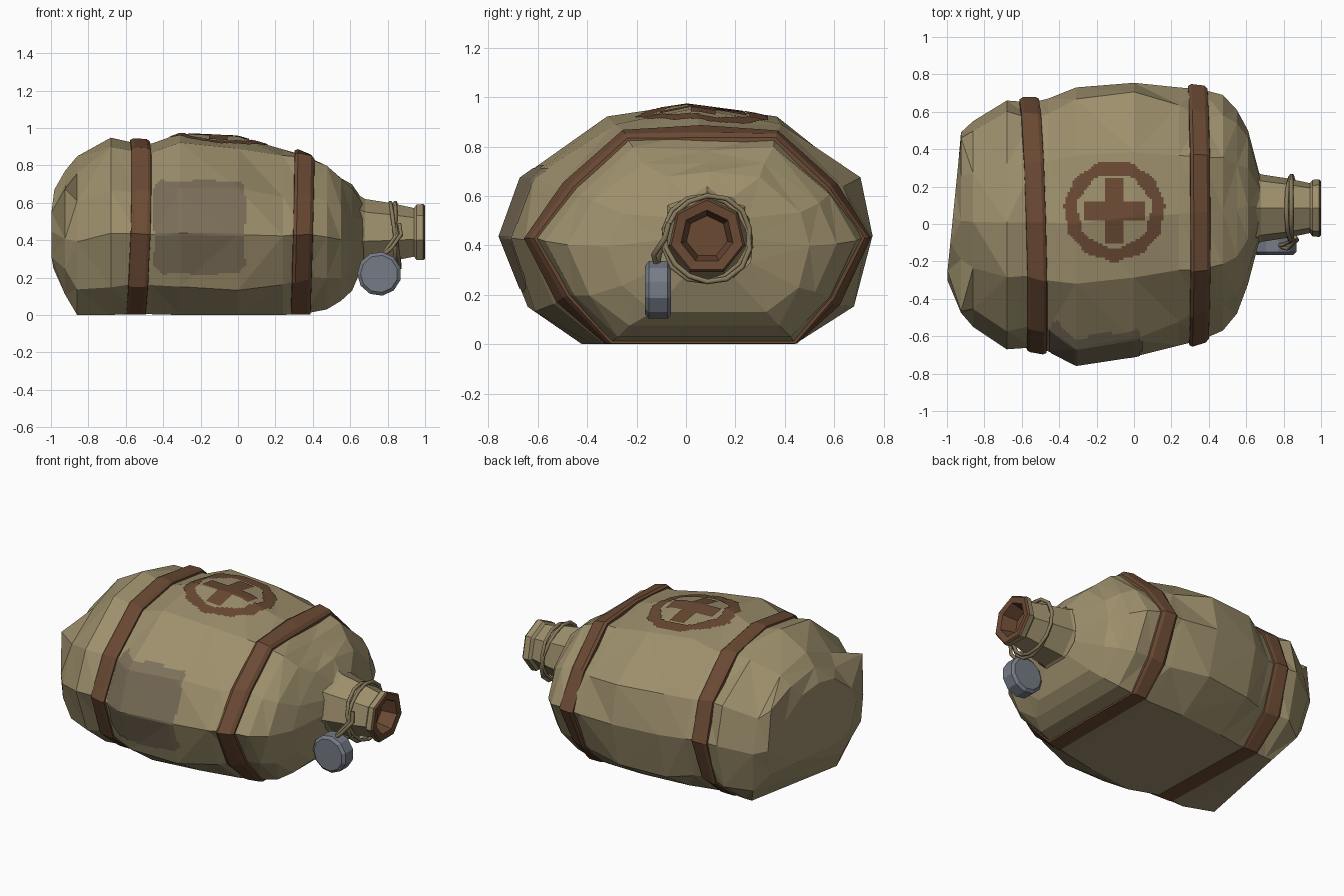
import bpy, bmesh, math, random
from mathutils import Vector
from mathutils.bvhtree import BVHTree

random.seed(4)
if "Cube" in bpy.data.objects:
    bpy.data.objects.remove(bpy.data.objects["Cube"], do_unlink=True)


def material(name, rgb):
    m = bpy.data.materials.new(name)
    m.use_nodes = True
    m.diffuse_color = (*rgb, 1)
    bsdf = next(n for n in m.node_tree.nodes if n.type == 'BSDF_PRINCIPLED')
    bsdf.inputs["Base Color"].default_value = (*rgb, 1)
    bsdf.inputs["Roughness"].default_value = 0.9
    return m


CANVAS = material("tan_canvas", (0.34, 0.278, 0.152))
LEATHER = material("brown_leather", (0.145, 0.068, 0.034))
STAIN = material("dark_stain", (0.205, 0.163, 0.103))
CORD = material("cord", (0.25, 0.2, 0.11))
STEEL = material("grey_steel", (0.18, 0.2, 0.24))


def make(name, verts, faces, mat, tri=False, recalc=True):
    mesh = bpy.data.meshes.new(name)
    mesh.from_pydata([tuple(v) for v in verts], [], faces)
    bm = bmesh.new()
    bm.from_mesh(mesh)
    if recalc:
        bmesh.ops.recalc_face_normals(bm, faces=bm.faces)
    if tri:
        bmesh.ops.triangulate(bm, faces=bm.faces, quad_method='SHORT_EDGE')
    bm.to_mesh(mesh)
    bm.free()
    mesh.materials.append(mat)
    ob = bpy.data.objects.new(name, mesh)
    bpy.context.collection.objects.link(ob)
    return ob


def loft(name, rings, mat, wrap=False, caps=(True, True), tri=False):
    n, count = len(rings[0]), len(rings)
    verts = [v for r in rings for v in r]
    faces = []
    for a in range(count if wrap else count - 1):
        b = (a + 1) % count
        faces += [(a*n + i, a*n + (i+1) % n, b*n + (i+1) % n, b*n + i) for i in range(n)]
    if not wrap:
        if caps[0]:
            faces.append(tuple(range(n)))
        if caps[1]:
            faces.append(tuple(range((count-1)*n, count*n)))
    return make(name, verts, faces, mat, tri)


# Body: lofted sections, blending a full outline with a pinched one
FULL = [(-.55, 0), (.57, 0), (.9, .15), (1, .46), (.93, .7), (.5, .94),
        (.02, 1), (-.42, .94), (-.87, .7), (-1, .45), (-.86, .15)]
PINCH = [(-.53, 0), (.58, 0), (.8, .22), (1, .5), (.78, .74), (.46, .98),
         (.02, .99), (-.44, .98), (-.74, .74), (-1, .5), (-.78, .23)]
# x, y low, y high, z low, z high, pinch
STATIONS = [(-.96, -.3, .36, .25, .69, 0), (-.925, -.475, .49, .11, .77, 0),
            (-.86, -.55, .55, 0, .85, .2), (-.68, -.67, .66, 0, .95, .2),
            (-.54, -.66, .65, .008, .92, .4), (-.46, -.68, .67, .004, .92, .3),
            (-.31, -.755, .73, 0, .97, 0), (0, -.71, .755, 0, .955, 0),
            (.24, -.65, .73, 0, .89, .5), (.36, -.62, .72, .008, .86, 1),
            (.475, -.57, .69, .03, .82, .8), (.55, -.48, .61, .075, .765, .5),
            (.61, -.32, .5, .13, .7, .3), (.67, -.09, .27, .27, .61, 0)]


def section(x, y0, y1, z0, z1, pinch):
    ring = []
    for i, (f, p) in enumerate(zip(FULL, PINCH)):
        y = f[0] + (p[0] - f[0]) * pinch
        z = f[1] + (p[1] - f[1]) * pinch
        v = Vector((x, (y0 + y1)/2 + y*(y1 - y0)/2, z0 + z*(z1 - z0)))
        if i > 1 and abs(y) < .97 and z < .97:
            v += Vector((0, random.uniform(-.011, .011), random.uniform(-.011, .011)))
        ring.append(v)
    return ring


rows = [section(*s) for s in STATIONS]
# The back end leans and bulges towards one side
for v in rows[0]:
    v.x = min(-.935, -1 + .1 * abs(v.y + .28))
# Dents and upright corners: row, point, shift
for row, i, shift in [(1, 8, (0, -.05, .1)), (1, 10, (0, -.05, .03)),
                      (1, 4, (0, .01, .08)), (1, 2, (.02, 0, .04)),
                      (1, 1, (.09, .03, 0)), (2, 1, (.13, .06, 0)), (2, 2, (.04, 0, 0)),
                      (1, 7, (0, 0, -.03)), (2, 7, (0, 0, -.04)), (3, 5, (0, 0, -.03)),
                      (10, 6, (0, 0, -.03)), (11, 6, (0, 0, -.03))]:
    rows[row][i] += Vector(shift)
body = loft("canvas_body", rows, CANVAS, caps=(True, False), tri=True)


def body_point(x, i):
    for a, b in zip(range(len(rows)), range(1, len(rows))):
        if STATIONS[a][0] <= x <= STATIONS[b][0]:
            t = (x - STATIONS[a][0]) / (STATIONS[b][0] - STATIONS[a][0])
            return rows[a][i].lerp(rows[b][i], t)


# Leather straps hugging the body, half sunk into its underside
STRAP = [(-.055, -.02), (-.052, .012), (-.035, .024), (.035, .024), (.052, .012), (.055, -.02)]


def strap(name, x0, lean_y, lean_z):
    rings = []
    for i in range(len(FULL)):
        mid = body_point(x0, i)
        xm = x0 + lean_y * mid.y + lean_z * (mid.z - .45)
        ring = []
        for dx, off in STRAP:
            p = body_point(xm + dx, i)
            out = Vector((0, p.y - .04, (p.z - .45) * 1.5)).normalized()
            p = p + out * off
            p.z = max(p.z, .003)
            ring.append(p)
        rings.append(ring)
    loft(name, rings, LEATHER, wrap=True)


strap("back_strap", -.54, -.03, .035)
strap("front_strap", .345, -.005, .025)

# Painted areas laid over the body as thin sheets of small cells
tree = BVHTree.FromPolygons([v.co for v in body.data.vertices],
                            [tuple(p.vertices) for p in body.data.polygons])


def sheet(name, centre, size, keep, place, direction, mat, cell=.0125):
    verts, faces, index = [], [], {}
    n = int(size / cell)

    def corner(i, j):
        if (i, j) not in index:
            start = place(centre[0] + i * cell, centre[1] + j * cell)
            hit = tree.ray_cast(start, direction)[0]
            index[i, j] = len(verts)
            verts.append(hit - direction * .005)
        return index[i, j]

    for i in range(-n, n):
        for j in range(-n, n):
            if keep((i + .5) * cell, (j + .5) * cell):
                faces.append((corner(i, j), corner(i+1, j), corner(i+1, j+1), corner(i, j+1)))
    make(name, verts, faces, mat, recalc=False)


def stamp(u, v):
    r, a = math.hypot(u, v), math.atan2(v, u)
    ring = .196 + .008 * math.sin(7*a) < r < .266 + .006 * math.sin(11*a)
    cross = (abs(u) < .045 and abs(v) < .172) or (abs(v) < .047 and abs(u) < .16)
    return ring or cross


def stain(u, v):
    wave = .008 * math.sin(23*u + 1) + .008 * math.sin(19*v)
    return abs(u) < .24 + wave and abs(v) < .25 + wave and abs(u) + abs(v) < .46


sheet("painted_stamp", (-.105, .07), .3, stamp,
      lambda u, v: Vector((u, v, 2)), Vector((0, 0, -1)), LEATHER)
sheet("side_stain", (-.205, .475), .3, stain,
      lambda u, v: Vector((u, -2, v)), Vector((0, 1, 0)), STAIN)

# Seven-sided neck with a flared lip, and its leather-lined mouth
NECK_Y, NECK_Z = .085, .435


def neck_ring(x, r):
    angles = [math.tau * k / 7 for k in range(7)]
    return [Vector((x, NECK_Y + r*math.sin(a), NECK_Z + r*math.cos(a))) for a in angles]


loft("neck", [neck_ring(*p) for p in
              [(.64, .21), (.68, .185), (.82, .163), (.94, .137), (.955, .155), (.99, .158)]],
     CANVAS, caps=(False, False))
loft("mouth_lining", [neck_ring(*p) for p in
                      [(.99, .158), (1, .148), (.995, .108), (.9, .085)]],
     LEATHER, caps=(False, True))


# Cord loops round the neck and the strand holding the cap
def tube(name, points, closed, radius=.011):
    curve = bpy.data.curves.new(name, 'CURVE')
    curve.dimensions = '3D'
    curve.bevel_depth = radius
    curve.bevel_resolution = 1
    curve.use_fill_caps = True
    spline = curve.splines.new('POLY')
    spline.points.add(len(points) - 1)
    for p, co in zip(spline.points, points):
        p.co = (*co, 1)
    spline.use_cyclic_u = closed
    curve.materials.append(CORD)
    bpy.context.collection.objects.link(bpy.data.objects.new(name, curve))


for k, name in enumerate(("cord_loop_inner", "cord_loop_outer")):
    loop = []
    for s in range(14):
        a = math.tau * s / 14
        r = .174 + .009 * math.sin(2*a + k*math.pi)
        loop.append((.84 - .012*math.cos(a) + .013*math.cos(a + k*math.pi),
                     NECK_Y + r*math.sin(a), NECK_Z - .008 + r*math.cos(a)))
    tube(name, loop, True)
for k, name in enumerate(("cord_strand_a", "cord_strand_b")):
    d = .022 * k
    tube(name, [(.84 + d, -.07, .49), (.85 + d, -.085, .43),
                (.80 + d, -.11 - d, .36), (.765, -.115, .31)], False)

# Hanging steel cap with chamfered rims
CAP = [(-.165, .1), (-.15, .118), (-.075, .118), (-.06, .1)]
loft("cap", [[Vector((.755 + r*math.cos(math.tau*(k + .5)/11), y,
                      .22 + r*math.sin(math.tau*(k + .5)/11))) for k in range(11)]
             for y, r in CAP], STEEL)
